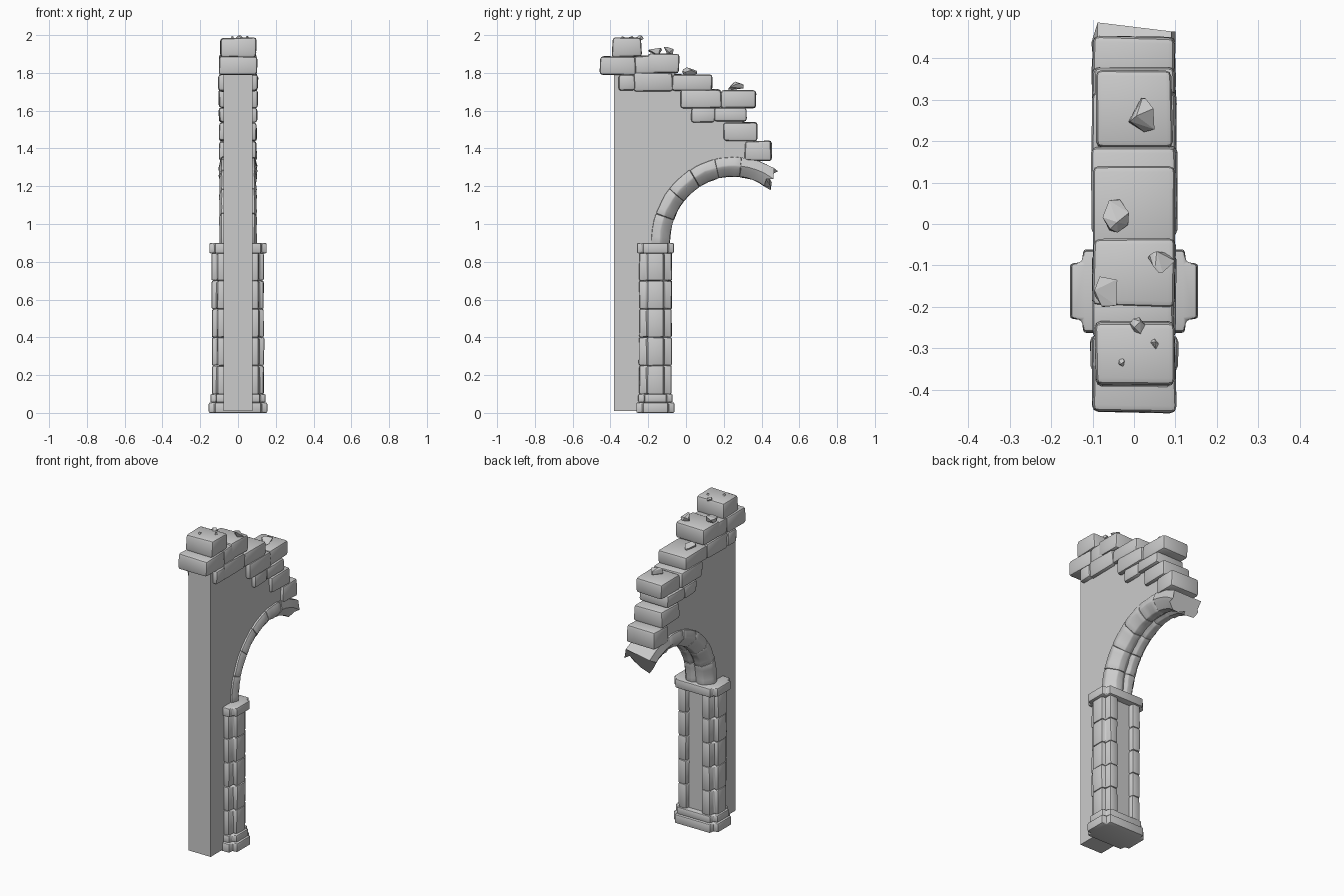
import bpy, bmesh, math, random
from mathutils import Vector, Matrix

if "Cube" in bpy.data.objects:
    bpy.data.objects.remove(bpy.data.objects["Cube"])
random.seed(7)


def finish(bm, name, bevel=0.0, smooth=35):
    """Round the edges, make the object and shade it."""
    bmesh.ops.recalc_face_normals(bm, faces=bm.faces[:])
    if bevel:
        edges = [e for e in bm.edges if e.calc_face_angle(0) > math.radians(22)]
        bmesh.ops.bevel(bm, geom=edges, offset=bevel, segments=2, profile=0.5,
                        affect='EDGES', clamp_overlap=True)
    me = bpy.data.meshes.new(name)
    bm.to_mesh(me)
    bm.free()
    ob = bpy.data.objects.new(name, me)
    bpy.context.collection.objects.link(ob)
    bpy.ops.object.select_all(action='DESELECT')
    ob.select_set(True)
    bpy.context.view_layer.objects.active = ob
    if smooth:
        bpy.ops.object.shade_smooth_by_angle(angle=math.radians(smooth))
    return ob


def jitter(bm, a):
    for v in bm.verts:
        v.co += Vector([random.uniform(-a, a) for _ in range(3)])


def loft(rings):
    """Closed solid through a list of vertex rings."""
    bm = bmesh.new()
    vs = [[bm.verts.new(p) for p in r] for r in rings]
    n = len(vs[0])
    for a, b in zip(vs, vs[1:]):
        for i in range(n):
            bm.faces.new((a[i], a[(i + 1) % n], b[(i + 1) % n], b[i]))
    bm.faces.new(vs[0][::-1])
    bm.faces.new(vs[-1])
    return bm


def cross(cx, cy, ax, ay, bx, by):
    """Cross section: arm ax by ay in x, arm bx by by in y."""
    q = [(ax, ay), (bx + 0.004, ay + 0.004), (bx, by)]
    pts = q + [(-x, y) for x, y in q[::-1]]
    pts += [(-x, -y) for x, y in pts]
    return [(cx + x, cy + y) for x, y in pts]


def prism(name, pts, z0, z1, bevel, jit=0.0):
    bm = loft([[(x, y, z) for x, y in pts] for z in (z0, z1)])
    jitter(bm, jit)
    return finish(bm, name, bevel)


CY, CZ = 0.25, 0.90          # arch centre


def arch_pt(a, t, x):
    return (x, CY + (0.335 + 0.10 * t) * math.cos(a), CZ + (0.35 + 0.105 * t) * math.sin(a))


# Flat wall slab with stepped top and arched underside
outline = [(-0.38, 0.01), (-0.16, 0.01), (-0.16, 0.9)]
outline += [arch_pt(math.radians(180 - 5.5 * i), 0.6, 0)[1:] for i in range(1, 21)]
outline += [(0.40, 1.36), (0.36, 1.36), (0.36, 1.46), (0.30, 1.46), (0.30, 1.58), (0.16, 1.58),
            (0.16, 1.65), (0.08, 1.65), (0.08, 1.74), (-0.06, 1.74), (-0.06, 1.8), (-0.38, 1.8)]
wall = loft([[(x, y, z) for y, z in outline] for x in (-0.077, 0.077)])
finish(wall, "wall", smooth=0)

# Pier: plinth tiers and capital span both columns
PY = -0.162
prism("plinth", cross(0, PY, 0.155, 0.066, 0.122, 0.101), 0.0, 0.055, 0.007)
prism("plinth_upper", cross(0, PY, 0.146, 0.058, 0.115, 0.091), 0.055, 0.10, 0.008)
prism("capital", cross(0, PY, 0.152, 0.066, 0.122, 0.098), 0.845, 0.90, 0.008)
prism("pier_core", [(-0.06, -0.25), (0.06, -0.25), (0.06, -0.105), (-0.06, -0.105)], 0.05, 0.86, 0.0)

# Twin columns built from stacked stone courses
levels = [0.098, 0.25, 0.40, 0.55, 0.70, 0.847]
for s in (-1, 1):
    for z0, z1 in zip(levels, levels[1:]):
        g = random.uniform(-0.003, 0.003)
        prism("column_stone", cross(s * 0.082, PY, 0.056 + g, 0.042, 0.027, 0.087 + g),
              z0, z1, 0.009, 0.0015)

# Arch voussoirs: moulded section swept along the curve, last one broken
section = [(1, -0.088), (0.55, -0.1), (0.38, -0.09), (0.02, -0.06), (0.0, -0.02), (0.15, 0),
           (0.0, 0.02), (0.02, 0.06), (0.38, 0.09), (0.55, 0.1), (1, 0.088)]
cuts = [181, 160, 141, 122, 103, 84, 60]
for k, (a0, a1) in enumerate(zip(cuts, cuts[1:])):
    last = k == len(cuts) - 2
    grow = random.uniform(0.98, 1.03)
    rings = []
    for i in range(5):
        ring = []
        for t, x in section:
            a = a0 + (a1 - a0) * i / 4
            if last and i == 4:
                a += 4 * t - 4 + random.uniform(-3, 5)
                t = t * 1.05 - 0.06
            ring.append(arch_pt(math.radians(a), t, x * grow))
        rings.append(ring)
    bm = loft(rings)
    jitter(bm, 0.002)
    finish(bm, "arch_stone", 0.0 if last else 0.005, 30)

# Weathered stones stepping down the broken top: y0, y1, z0, z1, half width
stones = [
    (-0.39, -0.235, 1.885, 1.985, 0.095),
    (-0.455, -0.265, 1.79, 1.888, 0.1), (-0.27, -0.16, 1.795, 1.89, 0.098),
    (-0.20, -0.035, 1.80, 1.90, 0.1),
    (-0.36, -0.27, 1.705, 1.79, 0.107), (-0.275, -0.07, 1.70, 1.80, 0.1),
    (-0.075, 0.14, 1.705, 1.79, 0.1),
    (-0.03, 0.187, 1.615, 1.71, 0.102), (0.185, 0.37, 1.615, 1.708, 0.092),
    (0.03, 0.155, 1.54, 1.615, 0.1), (0.15, 0.322, 1.54, 1.615, 0.1),
    (0.2, 0.38, 1.44, 1.54, 0.1), (0.31, 0.452, 1.335, 1.44, 0.098)]
for y0, y1, z0, z1, hw in stones:
    bm = bmesh.new()
    bmesh.ops.create_cube(bm, size=1)
    bmesh.ops.scale(bm, vec=(2 * hw, y1 - y0, z1 - z0), verts=bm.verts)
    bmesh.ops.translate(bm, vec=(0, (y0 + y1) / 2, (z0 + z1) / 2), verts=bm.verts)
    jitter(bm, 0.004)
    finish(bm, "top_stone", 0.015, 40)

# Loose angular rubble: x, y, z, size
rubble = [(0.02, 0.26, 1.728, 0.045), (-0.045, 0.02, 1.805, 0.04), (0.065, -0.10, 1.912, 0.04),
          (-0.06, -0.16, 1.915, 0.042), (0.008, -0.245, 1.985, 0.021),
          (0.05, -0.29, 1.988, 0.012), (-0.033, -0.335, 1.988, 0.012)]
for x, y, z, r in rubble:
    bm = bmesh.new()
    for _ in range(11):
        d = Vector([random.gauss(0, 1) for _ in range(3)]).normalized()
        bm.verts.new((x + d.x * r * 0.9, y + d.y * r * 1.05, z + d.z * min(r * 0.7, 0.027)))
    res = bmesh.ops.convex_hull(bm, input=bm.verts[:])
    bmesh.ops.delete(bm, geom=[v for v in bm.verts if not v.link_faces], context='VERTS')
    finish(bm, "rubble", smooth=0)
